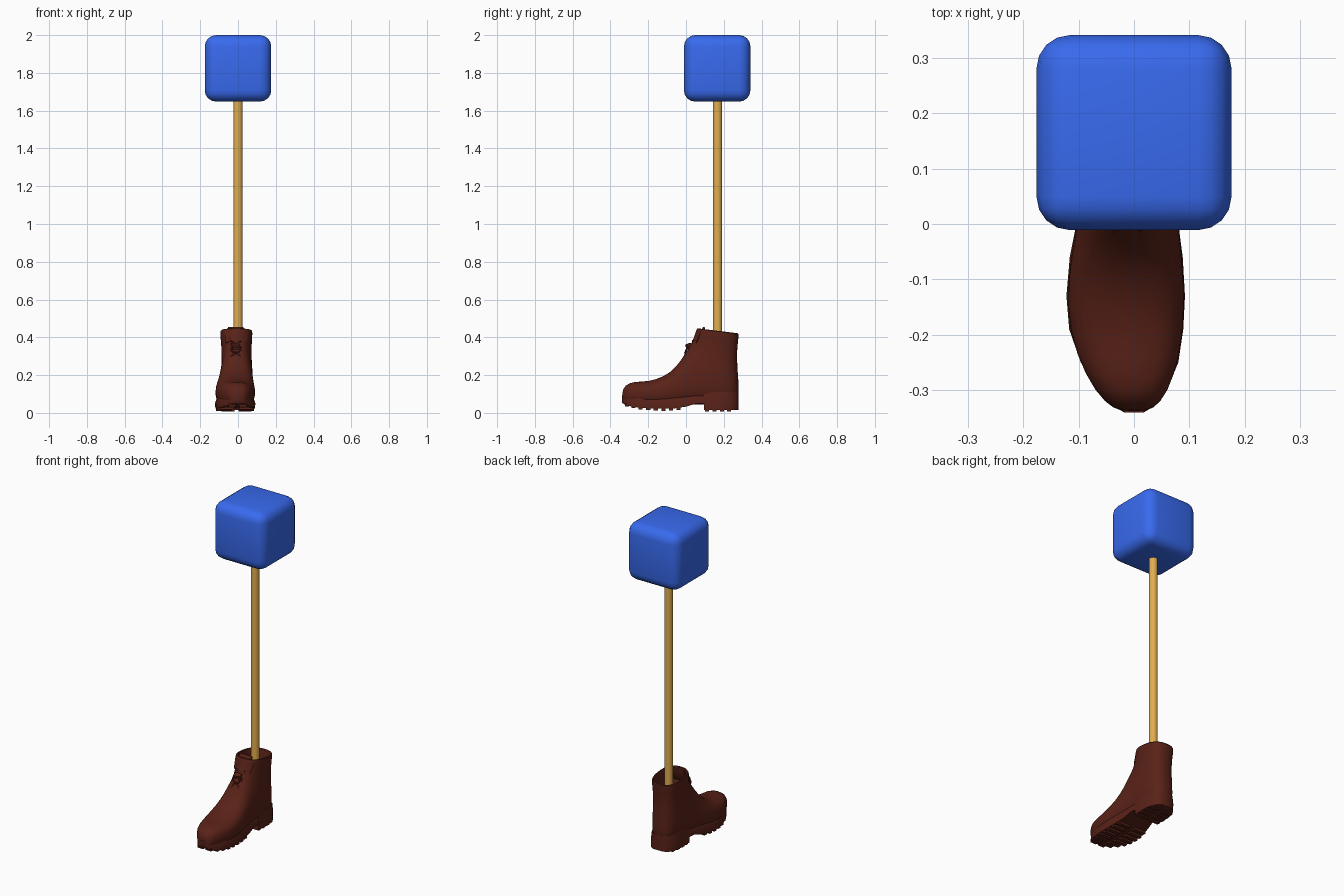
import bpy, bmesh, math

if "Cube" in bpy.data.objects:
    bpy.data.objects.remove(bpy.data.objects["Cube"])


def material(name, rgb):
    m = bpy.data.materials.new(name)
    m.diffuse_color = (*rgb, 1)
    m.use_nodes = True
    m.node_tree.nodes["Principled BSDF"].inputs["Base Color"].default_value = m.diffuse_color
    return m


BLUE = material("blue", (0.04, 0.145, 0.86))
WOOD = material("wood", (0.75, 0.42, 0.08))
LEATHER = material("brown_leather", (0.1, 0.016, 0.009))


def finish(ob, mat, angle=40):
    ob.data.materials.append(mat)
    bpy.ops.object.select_all(action='DESELECT')
    ob.select_set(True)
    bpy.context.view_layer.objects.active = ob
    bpy.ops.object.shade_smooth_by_angle(angle=math.radians(angle))
    return ob


def loft(name, rings, mat, angle=40, subdiv=0):
    bm = bmesh.new()
    rows = [[bm.verts.new(p) for p in r] for r in rings]
    n = len(rows[0])
    for a, b in zip(rows, rows[1:]):
        for i in range(n):
            j = (i + 1) % n
            bm.faces.new((a[i], a[j], b[j], b[i]))
    bm.faces.new(rows[0])
    bm.faces.new(rows[-1])
    bmesh.ops.recalc_face_normals(bm, faces=bm.faces)
    me = bpy.data.meshes.new(name)
    bm.to_mesh(me)
    bm.free()
    ob = bpy.data.objects.new(name, me)
    bpy.context.collection.objects.link(ob)
    finish(ob, mat, angle)
    if subdiv:
        mod = ob.modifiers.new("smooth", 'SUBSURF')
        mod.levels = mod.render_levels = subdiv
    return ob


def box(name, loc, size, mat, rot=(0, 0, 0), bevel=0.0, segments=2, angle=40):
    bpy.ops.mesh.primitive_cube_add(size=1, location=loc, rotation=rot)
    ob = bpy.context.object
    ob.name = name
    ob.scale = size
    bpy.ops.object.transform_apply(location=False, rotation=False, scale=True)
    if bevel:
        b = ob.modifiers.new("bevel", 'BEVEL')
        b.width, b.segments = bevel, segments
        bpy.ops.object.modifier_apply(modifier="bevel")
    return finish(ob, mat, angle)


# Block on top and the pole that runs down into the boot
box("block_head", (0, 0.165, 1.824), (0.352, 0.352, 0.352), BLUE, bevel=0.06, segments=4)
bpy.ops.mesh.primitive_cylinder_add(vertices=24, radius=0.0245, depth=1.58, location=(0, 0.167, 0.87))
bpy.context.object.name = "pole"
finish(bpy.context.object, WOOD)


# Boot upper: sections fan from the toe round the ankle, then fold into the open shaft
def section(ay, az, by, bz, w, cx, n=24, power=2.5):
    pts = []
    for i in range(n):
        t = 2 * math.pi * i / n
        c, s = math.cos(t), math.sin(t)
        u = math.copysign(abs(c) ** (2 / power), c)
        v = math.copysign(abs(s) ** (2 / power), s)
        pts.append((cx + w * v, (ay + by + u * (by - ay)) / 2, (az + bz + u * (bz - az)) / 2))
    return pts


UPPER = [
    (-.339, .058, -.339, .105, .022, 0),
    (-.325, .045, -.326, .147, .050, -.002),
    (-.275, .038, -.277, .168, .081, -.007),
    (-.19, .030, -.20, .164, .105, -.014),
    (-.09, .030, -.11, .195, .107, -.015),
    (.01, .045, -.055, .24, .095, -.012),
    (.10, .045, -.01, .305, .088, -.009),
    (.20, .04, .01, .34, .085, -.007),
    (.284, .045, .025, .365, .084, -.007),
    (.280, .16, .035, .385, .080, -.007),
    (.268, .29, .045, .41, .080, -.008),
    (.276, .38, .053, .435, .085, -.009),
    (.282, .422, .057, .448, .087, -.009),
    (.270, .424, .070, .448, .076, -.009),
    (.262, .38, .072, .43, .074, -.009),
    (.252, .29, .066, .40, .069, -.008),
    (.25, .12, .06, .32, .065, -.008),
]
loft("boot_upper", [section(*r) for r in UPPER], LEATHER, 60, 1)


# Sole and heel, tapered into the upper: y, bottom z, top z, half width, x centre
def slab(stations):
    return [[(cx - w * .98, y, b), (cx + w * .98, y, b), (cx + w, y, b * .5 + t * .5),
             (cx + w * .9, y, t), (cx - w * .9, y, t), (cx - w, y, b * .5 + t * .5)]
            for y, b, t, w, cx in stations]


loft("front_sole", slab([
    (-.340, .055, .095, .018, 0), (-.328, .045, .092, .038, -.001),
    (-.300, .036, .090, .062, -.003), (-.25, .028, .085, .088, -.008),
    (-.19, .024, .08, .103, -.014), (-.13, .022, .08, .107, -.015),
    (-.06, .024, .08, .102, -.014), (0, .033, .085, .092, -.012),
    (.05, .048, .09, .085, -.01), (.11, .05, .09, .082, -.008)]), LEATHER, 55)
loft("heel", slab([
    (.095, .016, .11, .083, -.008), (.18, .014, .11, .085, -.006),
    (.23, .014, .11, .078, -.005), (.262, .014, .11, .060, -.005),
    (.279, .016, .11, .034, -.005)]), LEATHER, 55)

# Tread lugs on both edges of the sole and heel: y, z, half width, x centre
LUGS = [(-.312, .041, .048, -.002), (-.278, .031, .070, -.005), (-.24, .025, .087, -.009),
        (-.20, .020, .098, -.013), (-.16, .018, .103, -.015), (-.12, .017, .104, -.015),
        (-.08, .018, .102, -.015), (-.04, .021, .096, -.013), (.112, .014, .080, -.008),
        (.15, .014, .082, -.007), (.19, .014, .080, -.006), (.228, .014, .074, -.005)]
for i, (y, z, w, cx) in enumerate(LUGS):
    for side in (-1, 1):
        box(f"tread_lug_{i}_{side}", (cx + side * w * .57, y, z + .003), (w * .8, .022, .018), LEATHER)

# Tongue and lapel flaps at the collar
box("tongue", (-.012, .083, .412), (.085, .014, .09), LEATHER, rot=(-.3, 0, 0), bevel=.006)
for side in (-1, 1):
    box(f"collar_flap_{side}", (-.01 + side * .045, .065, .407), (.03, .012, .075), LEATHER,
        rot=(-.3, side * .25, side * .45), bevel=.004)

# Laces: crossing bars, bow loops and knot following the instep
for i, (y, z) in enumerate([(-.035, .255), (-.008, .295), (.010, .34), (.032, .375)]):
    for side in (-1, 1):
        box(f"lace_{i}_{side}", (-.01, y + .004, z), (.06, .010, .009), LEATHER,
            rot=(-.5, side * .25, 0), bevel=.003)
for i, (y, z) in enumerate([(-.012, .29), (.004, .34)]):
    bpy.ops.mesh.primitive_torus_add(major_radius=.023, minor_radius=.005, major_segments=16,
                                     minor_segments=6, location=(-.012, y, z),
                                     rotation=(math.radians(68), 0, 0))
    bpy.context.object.name = f"lace_loop_{i}"
    finish(bpy.context.object, LEATHER)
box("bow_knot", (-.012, .014, .358), (.045, .03, .018), LEATHER, rot=(.4, 0, .2), bevel=.006)
